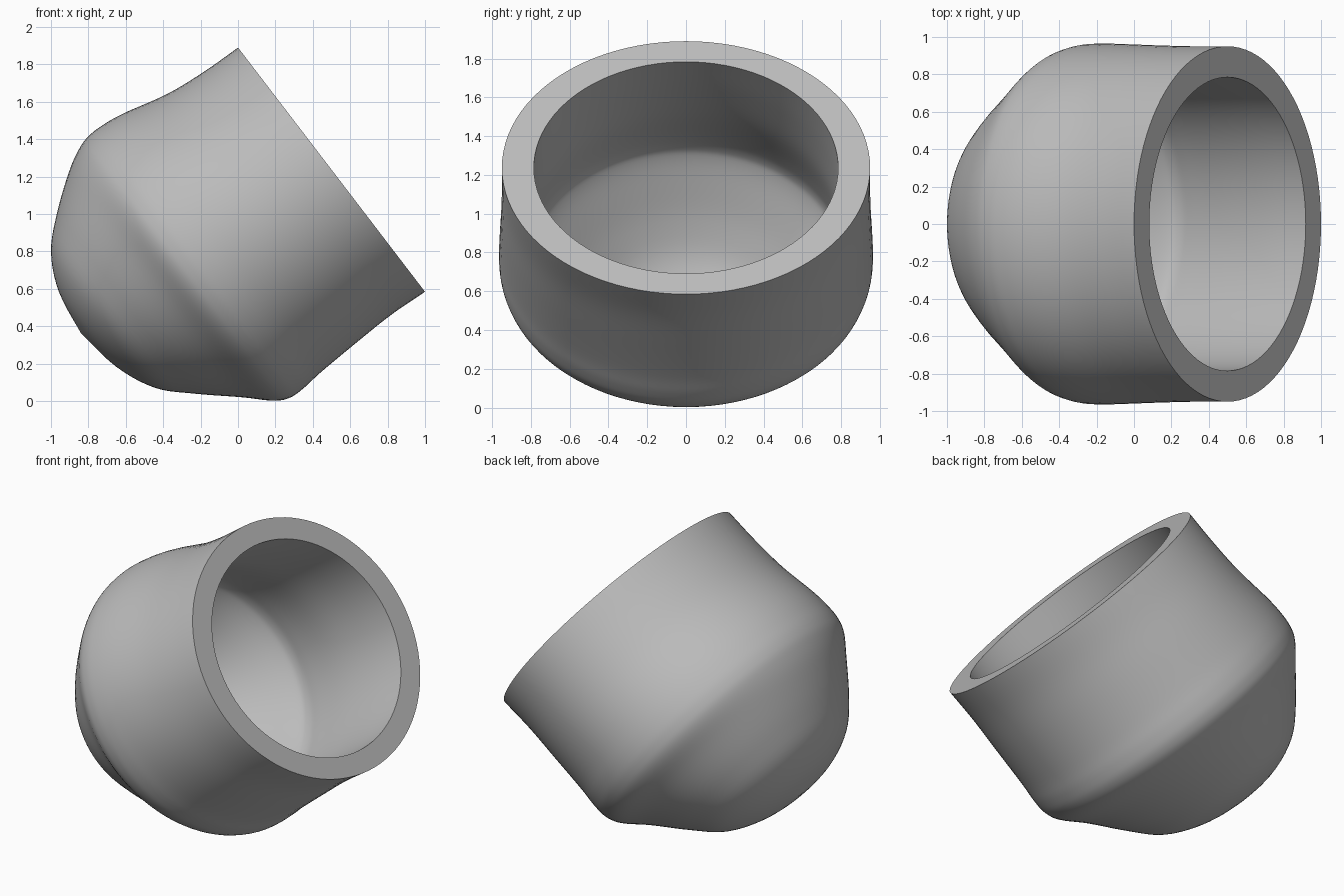
import bpy
import bmesh
from math import sin, cos, tau
from mathutils import Vector

cube = bpy.data.objects.get("Cube")
if cube:
    bpy.data.objects.remove(cube)

# Tilted frame: the axis points out of the mouth, up runs across the rim
MOUTH = Vector((0.5, 0, 1.2375))
AXIS = Vector((0.794, 0, 0.608))
UP = Vector((-0.608, 0, 0.794))
SIDES = 96
STEPS = 5

# Sections: depth, centre offset, radius along up, radius along y
outer = [(0, 0, 0.822, 0.95), (0.22, 0.01, 0.82, 0.95), (0.45, 0.02, 0.835, 0.955),
         (0.7, 0.045, 0.87, 0.963), (0.83, 0.048, 0.885, 0.965),
         (0.92, 0.05, 0.882, 0.955), (1.0, 0.06, 0.85, 0.92),
         (1.12, 0.085, 0.76, 0.81), (1.31, 0.1, 0.605, 0.66),
         (1.46, 0.105, 0.455, 0.51), (1.555, 0.115, 0.25, 0.29),
         (1.595, 0.12, 0.001, 0.001)]
inner = [(0, 0, 0.688, 0.785), (0.25, 0.01, 0.69, 0.785), (0.5, 0.02, 0.705, 0.79),
         (0.75, 0.04, 0.738, 0.81), (0.86, 0.045, 0.745, 0.815),
         (0.93, 0.05, 0.72, 0.785), (1.05, 0.07, 0.625, 0.685),
         (1.21, 0.09, 0.49, 0.54), (1.35, 0.1, 0.345, 0.39),
         (1.43, 0.11, 0.18, 0.21), (1.46, 0.115, 0.001, 0.001)]


def smooth_sections(keys):
    """Smooth curve through the key sections."""
    pts = [Vector(k) for k in keys]
    pts = [2 * pts[0] - pts[1]] + pts + [pts[-1]]
    out = []
    for a, b, c, d in zip(pts, pts[1:], pts[2:], pts[3:]):
        for i in range(STEPS):
            t = i / STEPS
            out.append(b + (c - a) * (t / 2) + (2 * a - 5 * b + 4 * c - d) * (t * t / 2)
                       + (3 * b - a - 3 * c + d) * (t ** 3 / 2))
    return out + [pts[-1]]


def ring(bm, section):
    depth, shift, ru, ry = section
    centre = MOUTH - AXIS * depth + UP * shift
    return [bm.verts.new(centre + UP * (ru * cos(tau * i / SIDES))
                         + Vector((0, ry * sin(tau * i / SIDES), 0)))
            for i in range(SIDES)]


# Hollow cup: inside floor to mouth, across the flat rim, then round the outside
bm = bmesh.new()
sections = smooth_sections(inner)[::-1] + smooth_sections(outer)
rings = [ring(bm, s) for s in sections]
for a, b in zip(rings, rings[1:]):
    for i in range(SIDES):
        j = (i + 1) % SIDES
        bm.faces.new((a[i], a[j], b[j], b[i]))
bm.faces.new(rings[0])
bm.faces.new(rings[-1])
bmesh.ops.recalc_face_normals(bm, faces=bm.faces)
mesh = bpy.data.meshes.new("hollow_cup")
bm.to_mesh(mesh)
bm.free()

cup = bpy.data.objects.new("hollow_cup", mesh)
bpy.context.collection.objects.link(cup)

# Plain grey
grey = bpy.data.materials.new("plain_grey")
grey.use_nodes = True
colour = (0.5, 0.5, 0.5, 1)
grey.diffuse_color = colour
grey.node_tree.nodes["Principled BSDF"].inputs["Base Color"].default_value = colour
mesh.materials.append(grey)

bpy.ops.object.select_all(action="DESELECT")
cup.select_set(True)
bpy.context.view_layer.objects.active = cup
bpy.ops.object.shade_smooth_by_angle(angle=0.7)
